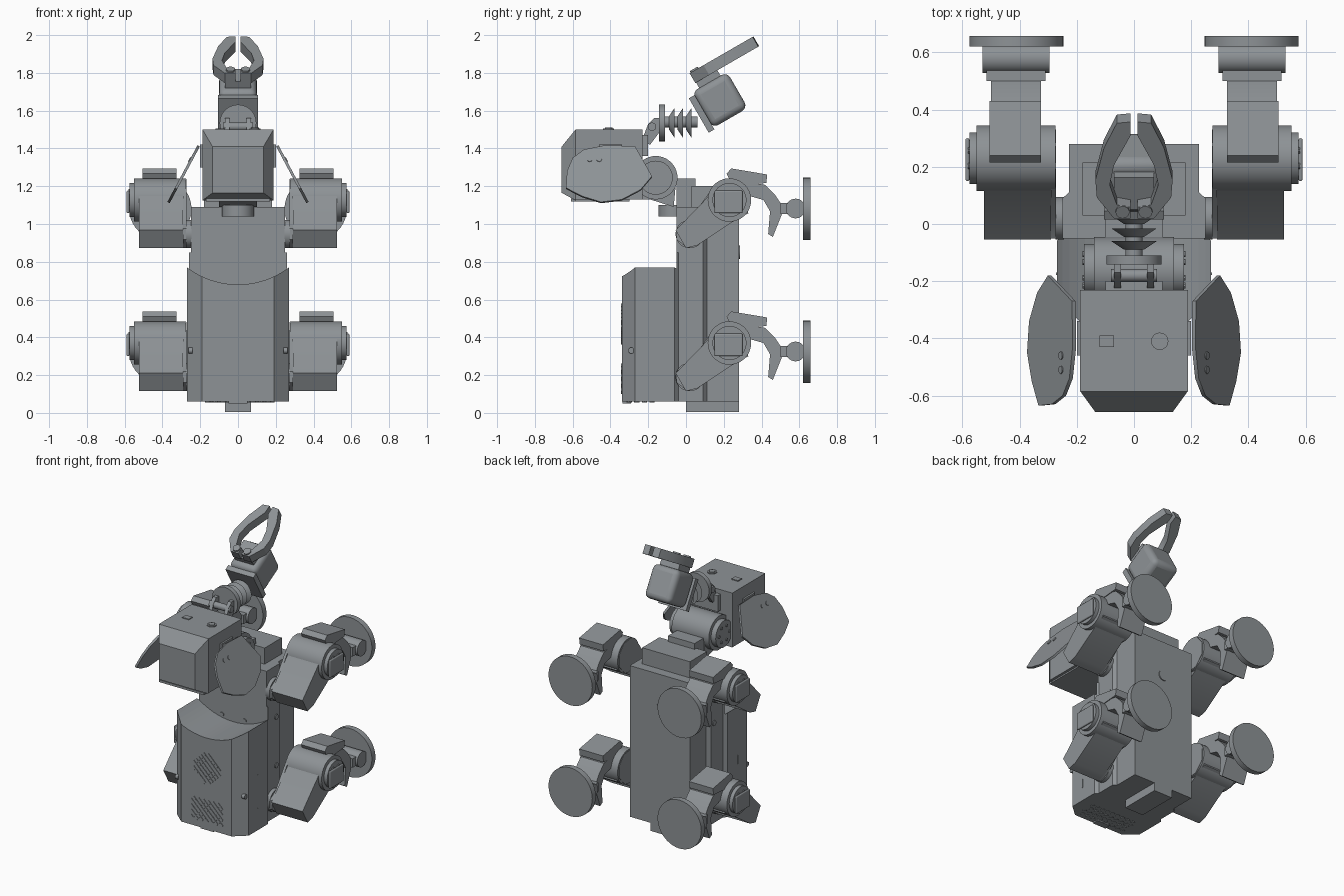
import bpy, bmesh
from math import radians, pi
from mathutils import Matrix, Vector

cube = bpy.data.objects.get("Cube")
if cube:
    bpy.data.objects.remove(cube, do_unlink=True)

grey = bpy.data.materials.new("metal grey")
grey.use_nodes = True
COLOUR = (0.27, 0.29, 0.305, 1)
grey.diffuse_color = COLOUR
grey.node_tree.nodes["Principled BSDF"].inputs["Base Color"].default_value = COLOUR
parts = []


def finish(name, bm, matrix=None, bevel=0):
    bmesh.ops.recalc_face_normals(bm, faces=bm.faces)
    if matrix:
        bm.transform(matrix)
    mesh = bpy.data.meshes.new(name)
    bm.to_mesh(mesh)
    bm.free()
    mesh.materials.append(grey)
    ob = bpy.data.objects.new(name, mesh)
    bpy.context.scene.collection.objects.link(ob)
    if bevel:
        mod = ob.modifiers.new("soft edges", "BEVEL")
        mod.width, mod.segments = bevel, 4
    parts.append(ob)
    return ob


def prism(name, pts, lo, hi, axis="x", matrix=None, bevel=0):
    """Extrude an outline along an axis: x takes (y, z), y takes (x, z), z takes (x, y)."""
    place = {"x": lambda p, t: (t, p[0], p[1]),
             "y": lambda p, t: (p[0], t, p[1]),
             "z": lambda p, t: (p[0], p[1], t)}[axis]
    bm = bmesh.new()
    face = bm.faces.new([bm.verts.new(place(p, lo)) for p in pts])
    out = bmesh.ops.extrude_face_region(bm, geom=[face])
    shift = Vector(place((0, 0), hi - lo))
    bmesh.ops.translate(bm, vec=shift, verts=[g for g in out["geom"] if isinstance(g, bmesh.types.BMVert)])
    return finish(name, bm, matrix, bevel)


def box(name, x, y, z, matrix=None, bevel=0):
    return prism(name, [(x[0], y[0]), (x[1], y[0]), (x[1], y[1]), (x[0], y[1])],
                 z[0], z[1], "z", matrix, bevel)


def rod(name, centre, r, lo, hi, axis="x", r2=None, matrix=None, sides=40):
    """Cylinder or cone along an axis; centre gives the two other coordinates."""
    bm = bmesh.new()
    bmesh.ops.create_cone(bm, cap_ends=True, segments=sides, radius1=r,
                          radius2=r if r2 is None else r2, depth=hi - lo)
    mid = (lo + hi) / 2
    if axis == "x":
        m = Matrix.Translation((mid, *centre)) @ Matrix.Rotation(pi / 2, 4, "Y")
    elif axis == "y":
        m = Matrix.Translation((centre[0], mid, centre[1])) @ Matrix.Rotation(-pi / 2, 4, "X")
    else:
        m = Matrix.Translation((*centre, mid))
    bm.transform(m)
    return finish(name, bm, matrix)


# Torso
prism("torso", [(-.25, -.05), (.25, -.05), (.25, .09), (.228, .11), (.228, .28),
                (-.228, .28), (-.228, .11), (-.25, .09)], .06, 1.09, "z")
box("torso_top_block", (-.18, .18), (.03, .215), (1.09, 1.2))
box("neck_mount", (-.1, .1), (-.05, .05), (1.09, 1.24))
box("tail_tab", (-.07, .07), (0, .28), (.005, .06))
rod("back_button", (0, .85), .035, .28, .286, "y")

# Chest shell with a scooped top edge
shell = prism("chest_shell", [(-.27, -.06), (-.27, -.27), (-.19, -.34), (.19, -.34),
                              (.27, -.27), (.27, -.06), (.25, -.04), (-.25, -.04)], .06, .85, "z")
scoop = rod("scoop_cutter", (0, 1.13), .45, -.5, -.0499, "y", sides=96)
cut = shell.modifiers.new("scoop", "BOOLEAN")
cut.operation, cut.object, cut.solver = "DIFFERENCE", scoop, "EXACT"
scoop.hide_render = True
scoop.hide_set(True)
parts.remove(scoop)
box("shell_latch", (-.05, .05), (-.335, -.29), (.05, .06))

# Vent plates on the chest and under it
D = .016


def vent(name, x, z):
    prism(name, [(x - D, z), (x, z - D), (x + D, z), (x, z + D)], -.344, -.34, "y")


for i in range(-3, 4):
    for j in range(-3, 4):
        if abs(i) + abs(j) < 6:
            vent("chest_vent", (i - j) * .0185, .47 + (i + j) * .0185)
for row in range(8):
    for col in range(-3, 4):
        x = col * .037 + (.0185 if row % 2 else 0)
        if x < .12:
            vent("lower_vent", x, .115 + row * .0185)
for row in range(4):
    for col in range(-4, 5):
        rod("bottom_vent", (col * .04 + row % 2 * .02, -.3 + row * .04), .014, .056, .06, "z", sides=8)

# Screws on the torso
for s in (-1, 1):
    lo, hi = sorted((s * .24, s * .27))
    rod("side_peg", (.03, .95), .018, lo, hi)
    rod("front_screw", (s * .085, .71), .014, -.056, -.05, "y", sides=16)
    lo, hi = sorted((s * .25, s * .255))
    for z in (.41, .74):
        rod("side_screw", (.055, z), .018, lo, hi, sides=16)
    lo, hi = sorted((s * .27, s * .273))
    for z in (.18, .41):
        box("shell_slot", (lo, hi), (-.178, -.17), (z - .03, z + .03))
    rod("shell_screw", (-.29, .33), .016, *sorted((s * .24, s * .262)), sides=16)

# Neck joint
rod("neck_cylinder", (-.16, 1.245), .115, -.14, .14)
prism("neck_bracket", [(-.25, 1.34), (-.1, 1.31), (-.055, 1.2), (-.065, 1.09),
                       (-.19, 1.13), (-.29, 1.13)], -.1, .1)
rod("neck_foot", (0, -.06), .085, 1.04, 1.1, "z")
for s in (-1, 1):
    rod("neck_cap", (-.16, 1.245), .09, *sorted((s * .14, s * .175)))
    for k in range(6):
        p = Matrix.Rotation(k * pi / 3, 2) @ Vector((.055, 0))
        rod("neck_screw", (-.16 + p.x, 1.245 + p.y), .01, *sorted((s * .175, s * .18)), sides=10)

# Head with a bevelled face
box("head", (-.188, .188), (-.585, -.23), (1.13, 1.5))
bm = bmesh.new()
rings = [[bm.verts.new((x, y, z)) for x, z in ((-w, b), (w, b), (w, t), (-w, t))]
         for w, b, t, y in ((.188, 1.125, 1.5, -.585), (.135, 1.165, 1.41, -.658))]
bm.faces.new(rings[0])
bm.faces.new(rings[1])
for i in range(4):
    j = (i + 1) % 4
    bm.faces.new((rings[0][i], rings[0][j], rings[1][j], rings[1][i]))
finish("face", bm)
box("chin", (-.17, .17), (-.61, -.3), (1.12, 1.135))
box("head_square_button", (-.12, -.07), (-.43, -.39), (1.5, 1.506))
rod("head_round_button", (.09, -.41), .03, 1.5, 1.506, "z")
rod("head_round_centre", (.09, -.41), .02, 1.506, 1.51, "z")

# Splayed ears, hinged along the top of the head
EAR = [(-.635, 0.1), (-.63, .2), (-.6, .28), (-.54, .33), (-.43, .355), (-.27, .35), (-.24, .29),
       (-.18, .17), (-.24, .09), (-.34, .03), (-.45, .015), (-.55, .05)]
for s in (-1, 1):
    tilt = Matrix.Translation((s * .375, 0, 1.1)) @ Matrix.Rotation(s * radians(-28), 4, "Y")
    prism("ear", EAR, -.007, .007, "x", tilt)
    for y in (-.51, -.46):
        rod("ear_hole", (y, .27), .014, *sorted((s * .007, s * .011)), matrix=tilt, sides=12)
    box("ear_bracket", sorted((s * .185, s * .2)), (-.46, -.34), (1.3, 1.42))

# Arm base, disc and coupling
for s in (-1, 1):
    prism("arm_lug", [(-.235, 1.44), (-.2, 1.53), (-.17, 1.56), (-.13, 1.56), (-.13, 1.5), (-.19, 1.42)],
          *sorted((s * .045, s * .07)))
rod("arm_pin", (-.18, 1.515), .022, -.08, .08)
box("arm_base", (-.1, .1), (-.24, -.2), (1.36, 1.47))
rod("arm_disc", (0, 1.535), .097, -.142, -.11, "y")
rod("arm_shaft", (0, 1.54), .03, -.12, .06, "y")
for y in (-.09, -.045, 0):
    rod("coupling_cone", (0, 1.535), .035, y, y + .03, "y", r2=.08)

# Gripper wrist and claws, tilted upward
tilt = Matrix.Translation((0, .177, 1.655)) @ Matrix.Rotation(radians(30), 4, "X")
box("wrist", (-.1, .1), (-.105, .11), (-.11, .11), tilt, .035)
box("wrist_plate", (-.105, .105), (-.135, -.1), (-.12, .09), tilt)
box("claw_mount", (-.07, .07), (-.06, .07), (.1, .15), tilt)
CLAW = [(.012, .325), (.06, .32), (.105, .22), (.135, .09), (.13, .02), (.07, -.065), (.012, -.065),
        (.012, -.02), (.06, -.01), (.085, .07), (.07, .15), (.012, .27)]
for s in (-1, 1):
    prism("claw", [(s * x, u) for x, u in CLAW], .143, .203, "z", tilt)
    rod("claw_pivot", (s * .04, -.035), .024, .203, .212, "z", matrix=tilt)

# Four legs: outlines as (y, z)
THIGH = [(-.055, .21), (.11, .38), (.15, .44), (.3, .44), (.33, .3), (.24, .25), (.06, .13), (0, .115)]
ARCH = [(.215, .51), (.24, .537), (.43, .505), (.425, .46), (.31, .45), (.23, .48)]
CALF = [(.3, .47), (.42, .45), (.47, .4), (.52, .325), (.46, .175), (.435, .19), (.445, .31),
        (.41, .37), (.34, .39)]
PLATE = [(-.05, .16), (-.05, .22), (.02, .265), (.13, .42), (.2, .48), (.28, .47), (.33, .41), (.33, .33),
         (.27, .265), (.19, .255), (.07, .14), (.01, .115)]
for s in (-1, 1):
    for up in (0, .757):
        lift = Matrix.Translation((0, 0, up))

        def span(a, b):
            return sorted((s * a, s * b))

        prism("thigh", THIGH, *span(.29, .525), matrix=lift)
        prism("inner_leg_plate", PLATE, *span(.272, .29), matrix=lift)
        rod("shoulder_disc", (.02, .19), .075, *span(.245, .275), matrix=lift)
        rod("knee_drum", (.23, .37), .115, *span(.275, .55), matrix=lift)
        rod("knee_cap", (.23, .37), .09, *span(.55, .575), matrix=lift)
        box("knee_strap", span(.575, .59), (.15, .3), (.3, .42), lift, .01)
        prism("knee_arch", ARCH, *span(.325, .505), matrix=lift)
        prism("calf", CALF, *span(.325, .5), matrix=lift)
        for k in range(6):
            p = Matrix.Rotation(k * pi / 3, 2) @ Vector((.055, 0))
            rod("knee_screw", (.23 + p.x, .37 + p.y), .011, *span(.575, .58), matrix=lift, sides=10)
        rod("ankle", (.58, .325), .052, *span(.295, .53), matrix=lift)
        box("ankle_block", span(.31, .515), (.5, .63), (.295, .355), lift)
        rod("foot_pad", (s * .411, .323), .165, .62, .658, "y", matrix=lift)

# Smooth round surfaces, keep edges sharp
bpy.ops.object.select_all(action="DESELECT")
for ob in parts:
    ob.select_set(True)
bpy.context.view_layer.objects.active = parts[0]
bpy.ops.object.shade_smooth_by_angle(angle=radians(30))
